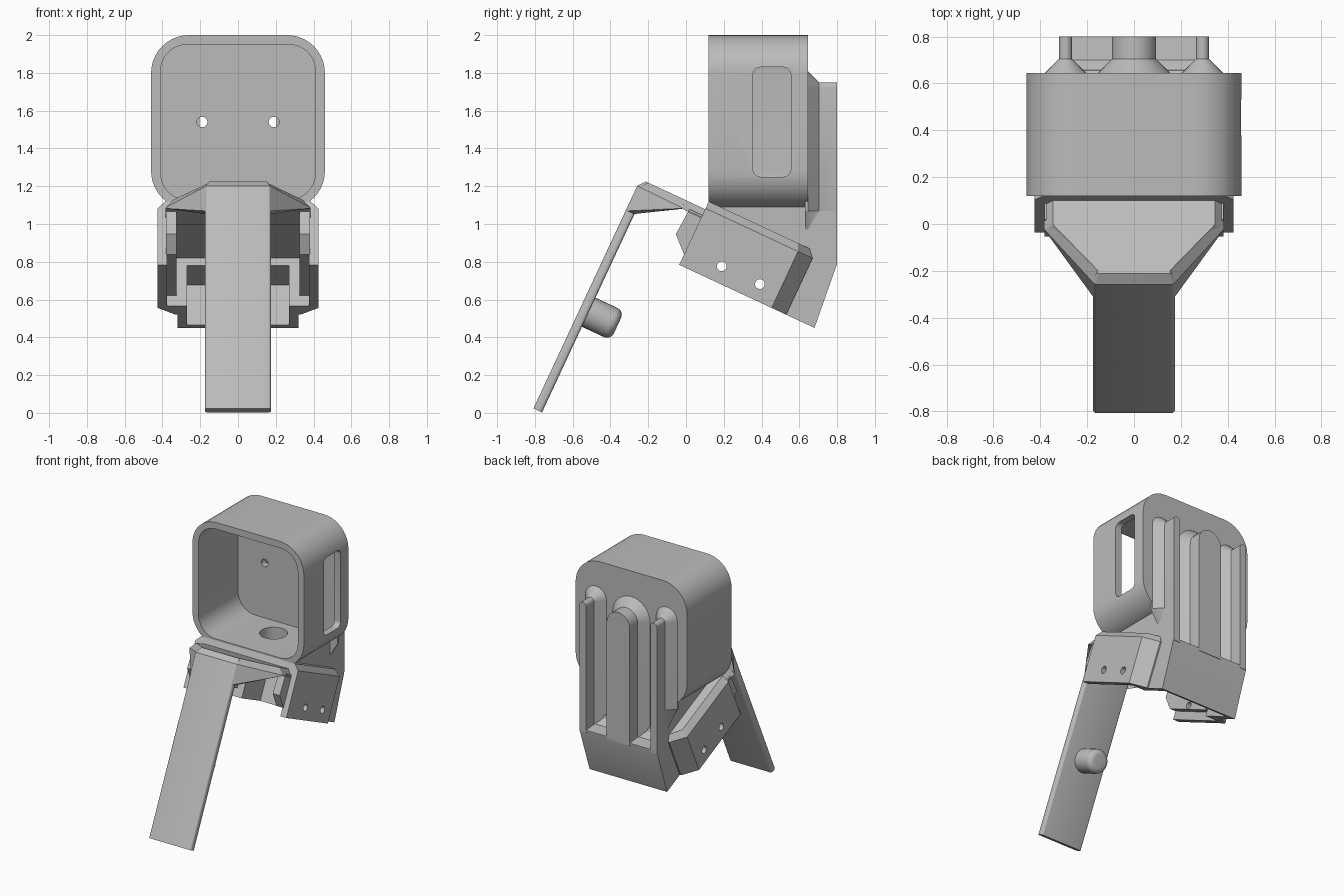
import bpy, bmesh, math

if "Cube" in bpy.data.objects:
    bpy.data.objects.remove(bpy.data.objects["Cube"])

grey = bpy.data.materials.new("plain_grey")
grey.use_nodes = True
COLOUR = (0.5, 0.5, 0.5, 1)
grey.diffuse_color = COLOUR
grey.node_tree.nodes["Principled BSDF"].inputs["Base Color"].default_value = COLOUR

TILT = math.radians(25)
C, S = math.cos(TILT), math.sin(TILT)


def tilted(x, s, t):
    """Clamp frame: s runs forward and up, t is square to it."""
    return (x, 0.68 - C * s + S * t, 0.45 + S * s + C * t)


def yz(s, t):
    return tilted(0, s, t)[1:]


def loft(name, rings):
    """Closed solid through rings with equal point counts."""
    bm = bmesh.new()
    loops = [[bm.verts.new(p) for p in ring] for ring in rings]
    n = len(loops[0])
    for a, b in zip(loops, loops[1:]):
        for i in range(n):
            j = (i + 1) % n
            bm.faces.new((a[i], a[j], b[j], b[i]))
    bm.faces.new(loops[0])
    bm.faces.new(loops[-1])
    bmesh.ops.remove_doubles(bm, verts=bm.verts, dist=0.0002)
    bmesh.ops.recalc_face_normals(bm, faces=bm.faces)
    mesh = bpy.data.meshes.new(name)
    bm.to_mesh(mesh)
    bm.free()
    mesh.materials.append(grey)
    ob = bpy.data.objects.new(name, mesh)
    bpy.context.collection.objects.link(ob)
    return ob


def prism_x(name, pts, x0, x1):
    return loft(name, [[(x, y, z) for y, z in pts] for x in (x0, x1)])


def rounded(cx, cy, hw, hh, r, n=8):
    """Rounded rectangle outline; a circle when r equals both halves."""
    pts = []
    for q, (sx, sy) in enumerate(((1, 1), (-1, 1), (-1, -1), (1, -1))):
        for i in range(n + 1):
            a = math.pi / 2 * (q + i / n)
            pts.append((cx + sx * (hw - r) + r * math.cos(a),
                        cy + sy * (hh - r) + r * math.sin(a)))
    return pts


def prism_y(name, pts, y0, y1):
    return loft(name, [[(x, y, z) for x, z in pts] for y in (y0, y1)])


def activate(ob):
    bpy.ops.object.select_all(action='DESELECT')
    ob.select_set(True)
    bpy.context.view_layer.objects.active = ob


def cut(cutter, *targets):
    cutter.hide_render = True
    for ob in targets:
        mod = ob.modifiers.new("cut", 'BOOLEAN')
        mod.operation = 'DIFFERENCE'
        mod.solver = 'EXACT'
        mod.object = cutter
        activate(ob)
        bpy.ops.object.modifier_apply(modifier=mod.name)
    bpy.data.objects.remove(cutter)


# Open-fronted housing with a side window and two rear holes
housing = prism_y("housing", rounded(0, 1.54, 0.46, 0.46, 0.2, 10), 0.12, 0.645)
cut(prism_y("inside_cutter", rounded(0, 1.54, 0.41, 0.41, 0.14, 10), 0, 0.585), housing)
cut(prism_x("window_cutter", rounded(0.455, 1.54, 0.1, 0.29, 0.04), 0.3, 0.6), housing)
for x in (-0.19, 0.19):
    cut(prism_y("rear_hole_cutter", rounded(x, 1.54, 0.028, 0.028, 0.028, 5), 0.5, 0.75), housing)

# Mount body below the housing, hollowed from underneath
body = prism_x("mount_body", [
    yz(0, 0), (0.8, 0.79), (0.8, 0.8), (0.7, 0.81), (0.64, 0.87), (0.64, 1.11), (0.14, 1.11),
    yz(0.79, 0.36), yz(0.79, 0.28), yz(0.275, 0.28), yz(0.275, 0)], -0.32, 0.32)
cut(prism_x("pocket_cutter", [yz(0.035, -0.1), yz(0.035, 0.235), yz(0.35, 0.235), yz(0.35, -0.1)],
            -0.27, 0.27), body)


# Chamfered plate on top of the clamp
def plate_ring(wide, narrow, mid, rear, t):
    half = [(wide, 0.79), (wide, mid), (narrow, rear)]
    plan = half + [(-x, s) for x, s in reversed(half)]
    return [tilted(x, s, t) for x, s in plan]


plate = loft("clamp_plate", [plate_ring(0.425, 0.33, 0.25, 0.165, 0.28),
                             plate_ring(0.425, 0.33, 0.25, 0.165, 0.33),
                             plate_ring(0.385, 0.32, 0.27, 0.2, 0.37)])

# Round hole through the housing floor
hole = rounded(0, 0.42, 0.095, 0.095, 0.095)
cut(loft("floor_hole_cutter", [[(x, y, z) for x, y in hole] for z in (0.75, 1.25)]),
    housing, body, plate)

# Clamp arms with inner liners and pin holes
ARM = [(0.425, 0.79), (0.425, 0.25), (0.33, 0.165), (0.3, 0.165),
       (0.3, 0.275), (0.375, 0.275), (0.375, 0.79)]
LINER = [(0.27, 0.06), (0.79, 0.06), (0.875, 0.14), (0.865, 0.29), (0.27, 0.29)]
for side, label in ((1, "left"), (-1, "right")):
    arm = loft(label + "_arm", [[tilted(side * x, s, t) for x, s in ARM] for t in (0, 0.3)])
    liner = prism_x(label + "_liner", [yz(s, t) for s, t in LINER], side * 0.325, side * 0.382)
    for s in (0.36, 0.583):
        y, z = yz(s, 0.088)
        cut(prism_x("pin_hole_cutter", rounded(y, z, 0.026, 0.026, 0.026, 5),
                    side * 0.28, side * 0.5), arm, liner)


# Round-topped rear ribs with flared bases
def rib_ring(cx, w, grow, y, low_left, low_right, top=1.75):
    r = w + grow
    arc = [(cx + r * math.cos(math.pi * i / 16), y, top - w + r * math.sin(math.pi * i / 16))
           for i in range(17)]
    return arc + [(cx - r, y, low_left), (cx + r, y, low_right)]


def rib(name, cx, w, low_left, low_right):
    loft(name, [rib_ring(cx, w, g, y, low_left, low_right)
                for g, y in ((0.06, 0.63), (0.06, 0.645), (0, 0.705), (0, 0.8))])


rib("centre_rib", 0, 0.095, 0.78, 0.78)
rib("left_rib", 0.2925, 0.0275, 0.78, 1.07)
rib("right_rib", -0.2925, 0.0275, 1.07, 0.78)
for side, label in ((1, "left"), (-1, "right")):
    prism_x(label + "_rib_base", [(0.62, 0.78), (0.8, 0.78), (0.8, 1.6), (0.62, 1.6)],
            side * 0.265, side * 0.32)

# Tapered flap reaching forward from the clamp
FLAP = ((0.385, 1.15, 0.175, 0.275), (0.345, 1.12, 0.155, 0.325))
rings = []
for wide, front, narrow, t in FLAP:
    half = [(wide, 0.7), (wide, 0.905), (narrow, front)]
    rings.append([tilted(x, s, t) for x, s in half + [(-x, s) for x, s in reversed(half)]])
loft("flap", rings)

# Fins that blend the flap into the strip
for side, label in ((1, "left"), (-1, "right")):
    inner = [(0.17, 1.125, 0.14), (0.17, 1.165, 0.14), (0.17, 1.165, 0.285), (0.155, 1.125, 0.322)]
    outer = [(0.37, 0.9, 0.276), (0.384, 0.905, 0.276), (0.384, 0.905, 0.28), (0.345, 0.905, 0.322)]
    loft(label + "_fin", [[tilted(side * x, s, t) for x, s, t in ring] for ring in (inner, outer)])

# Long strip hanging down from the flap
loft("strip", [[tilted(x, s, t) for x, s in rounded(0, cs, hw, hh, r, 4)]
               for cs, hw, hh, r, t in ((1.143, 0.175, 0.025, 0.016, -1.015),
                                        (1.143, 0.175, 0.025, 0.016, 0.285),
                                        (1.127, 0.155, 0.009, 0.006, 0.325))])

# Rounded knob on the back of the strip
KNOB_R, ROUND = 0.085, 0.04
steps = [(1.13, KNOB_R)]
for i in range(7):
    a = math.pi / 2 * i / 6
    steps.append((0.99 - ROUND * math.sin(a), KNOB_R - ROUND + ROUND * math.cos(a)))
loft("knob", [[tilted(x, s, t) for x, t in rounded(0, -0.43, r, r, r, 6)] for s, r in steps])

# Smooth the curves and keep the edges sharp
for ob in list(bpy.context.collection.objects):
    if ob.type == 'MESH' and ob.data.materials and ob.data.materials[0] == grey:
        activate(ob)
        bpy.ops.object.shade_smooth_by_angle(angle=math.radians(28))
